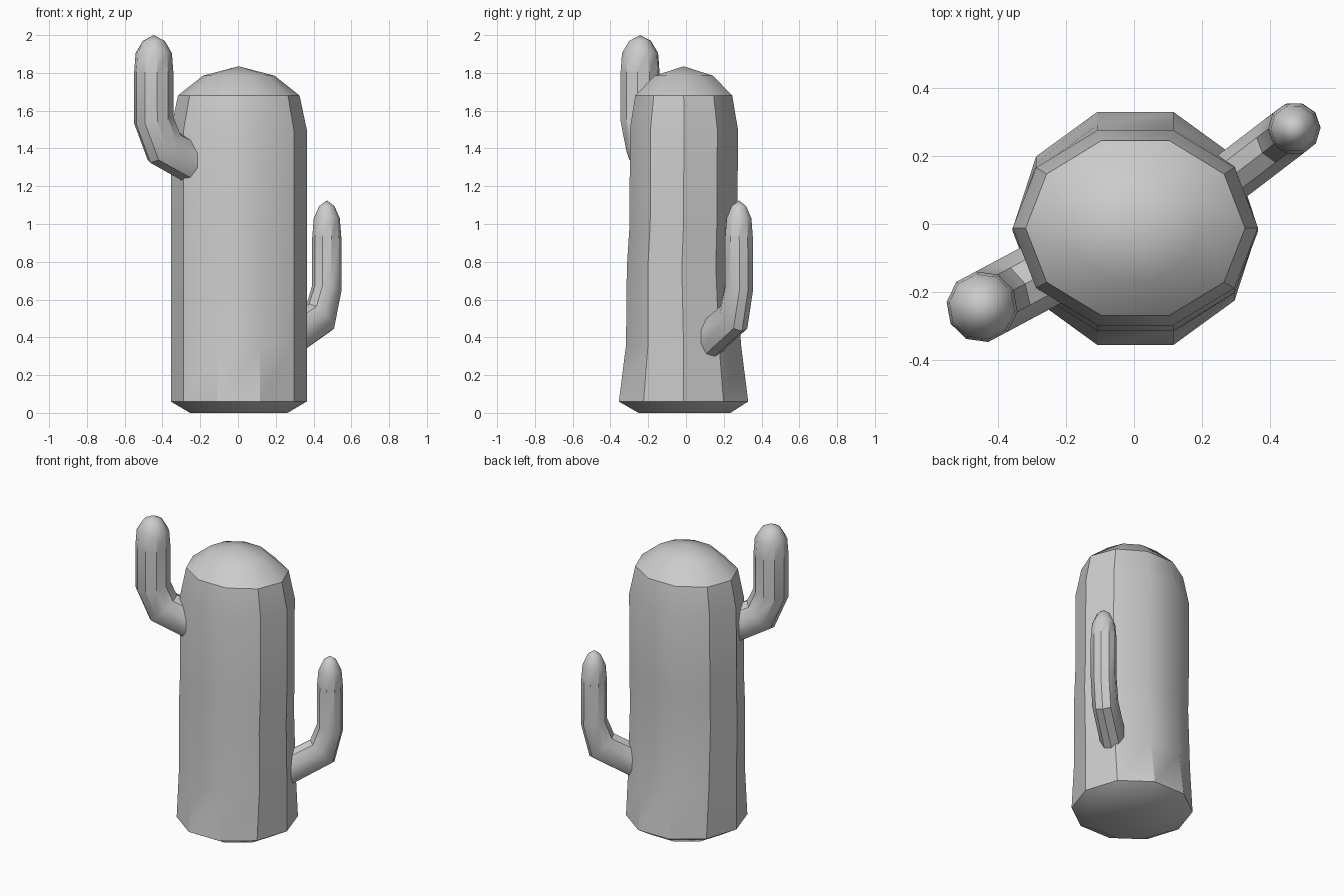
import bpy, bmesh
from math import radians, sin, cos, tau, atan2
from mathutils import Vector

if "Cube" in bpy.data.objects:
    bpy.data.objects.remove(bpy.data.objects["Cube"])


def skin(name, rings, tip, angle):
    """Join rings of points, close the start and fan the end to a tip."""
    bm = bmesh.new()
    loops = [[bm.verts.new(p) for p in ring] for ring in rings]
    n = len(loops[0])
    bm.faces.new(loops[0])
    for a, b in zip(loops, loops[1:]):
        for i in range(n):
            j = (i + 1) % n
            bm.faces.new((a[i], a[j], b[j], b[i]))
    top = bm.verts.new(tip)
    for i in range(n):
        bm.faces.new((loops[-1][i], loops[-1][(i + 1) % n], top))
    bmesh.ops.recalc_face_normals(bm, faces=bm.faces[:])
    mesh = bpy.data.meshes.new(name)
    bm.to_mesh(mesh)
    bm.free()
    obj = bpy.data.objects.new(name, mesh)
    bpy.context.collection.objects.link(obj)
    bpy.ops.object.select_all(action='DESELECT')
    obj.select_set(True)
    bpy.context.view_layer.objects.active = obj
    bpy.ops.object.shade_smooth_by_angle(angle=radians(angle))
    return obj


# Trunk: ten-sided, with a chamfered foot and a shallow dome (z, rx, ry, y centre)
trunk = [
    (0.00, 0.258, 0.255, -0.008), (0.06, 0.360, 0.360, -0.013),
    (0.36, 0.360, 0.320, -0.013), (0.77, 0.360, 0.306, -0.022),
    (1.00, 0.360, 0.300, -0.013), (1.50, 0.360, 0.301, -0.011),
    (1.68, 0.322, 0.270, -0.012), (1.785, 0.190, 0.163, -0.012),
]
rings = [[(0.004 + rx * cos(i * tau / 10), yc + ry * sin(i * tau / 10), z)
          for i in range(10)] for z, rx, ry, yc in trunk]
skin("trunk", rings, (0.003, -0.012, 1.835), 33)


def arm(name, centre, heading, path, tip_z):
    """Bent arm; path rows: (distance outward from centre, z, ring tilt, radius in bend, side radius)."""
    out = Vector((cos(heading), sin(heading), 0))
    side = Vector((-sin(heading), cos(heading), 0))
    base = Vector((*centre, 0))
    rings = []
    for s, z, tilt, r, w in path:
        # Tilt is the climbing angle of the arm at this ring
        t = radians(tilt)
        n = out * sin(t) - Vector((0, 0, cos(t)))
        c = base + out * s + Vector((0, 0, z))
        rings.append([c + n * r * cos(i * tau / 10) + side * w * sin(i * tau / 10)
                      for i in range(10)])
    return skin(name, rings, base + Vector((0, 0, tip_z)), 35)


# Upper arm, front left
arm("upper_arm", (-0.446, -0.243), atan2(-0.47, -0.88), [
    (-0.33, 1.28, 26, 0.112, 0.105), (-0.21, 1.335, 26, 0.112, 0.105),
    (-0.062, 1.405, 45, 0.115, 0.105), (0.0, 1.55, 78, 0.107, 0.105),
    (0.0, 1.80, 90, 0.105, 0.105), (0.0, 1.905, 90, 0.097, 0.097),
    (0.0, 1.97, 90, 0.058, 0.058)], 2.0)

# Lower arm, back right
arm("lower_arm", (0.470, 0.280), atan2(0.607, 0.794), [
    (-0.33, 0.345, 28, 0.10, 0.078), (-0.20, 0.42, 28, 0.10, 0.078),
    (-0.045, 0.505, 45, 0.102, 0.078), (0.0, 0.66, 78, 0.08, 0.077),
    (0.0, 0.93, 90, 0.077, 0.077), (0.0, 1.03, 90, 0.069, 0.069),
    (0.0, 1.095, 90, 0.040, 0.040)], 1.125)
